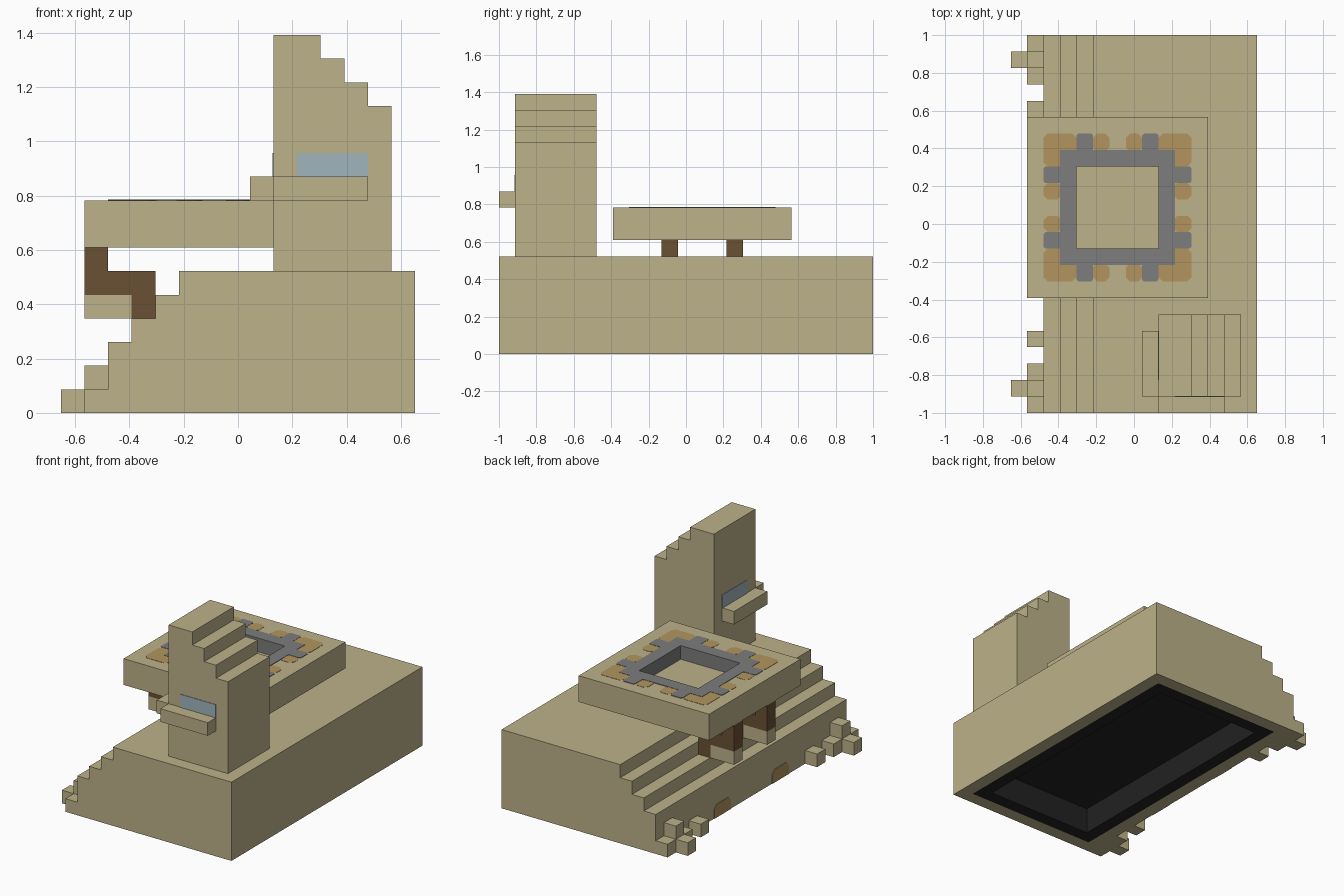
import bpy
import bmesh
from mathutils import Vector

cube = bpy.data.objects.get("Cube")
if cube:
    bpy.data.objects.remove(cube, do_unlink=True)

# Everything is laid out on a block grid: 15 wide, 23 deep
U = 2 / 23
ORIGIN = Vector((7.5, 11.5, 0))
THIN = 0.04


def material(name, color):
    m = bpy.data.materials.new(name)
    m.use_nodes = True
    rgba = (*color, 1)
    m.diffuse_color = rgba
    m.node_tree.nodes["Principled BSDF"].inputs["Base Color"].default_value = rgba
    return m


SAND = material("sandstone", (0.509, 0.445, 0.254))
WOOD = material("dark_wood", (0.144, 0.082, 0.033))
GREY = material("grey_stone", (0.205, 0.205, 0.21))
OCHRE = material("ochre", (0.445, 0.301, 0.114))
BLUE = material("window_blue", (0.352, 0.468, 0.515))
BLACK = material("black", (0.016, 0.016, 0.016))


def prism(name, outline, axis, start, end, mat):
    """Extrude a 2D outline along an axis, in grid units."""
    bm = bmesh.new()
    verts = []
    for a, b in outline:
        co = [a, b]
        co.insert(axis, start)
        verts.append(bm.verts.new((Vector(co) - ORIGIN) * U))
    face = bm.faces.new(verts)
    ext = bmesh.ops.extrude_face_region(bm, geom=[face])
    shift = Vector((0, 0, 0))
    shift[axis] = (end - start) * U
    bmesh.ops.translate(bm, vec=shift, verts=[g for g in ext["geom"] if isinstance(g, bmesh.types.BMVert)])
    bmesh.ops.recalc_face_normals(bm, faces=bm.faces[:])
    mesh = bpy.data.meshes.new(name)
    bm.to_mesh(mesh)
    bm.free()
    mesh.materials.append(mat)
    obj = bpy.data.objects.new(name, mesh)
    bpy.context.collection.objects.link(obj)
    return obj


def rect(x0, x1, y0, y1, cut=0):
    """Rectangle outline, with optional cut corners."""
    if not cut:
        return [(x0, y0), (x1, y0), (x1, y1), (x0, y1)]
    c = cut
    return [(x0 + c, y0), (x1 - c, y0), (x1, y0 + c), (x1, y1 - c),
            (x1 - c, y1), (x0 + c, y1), (x0, y1 - c), (x0, y0 + c)]


def box(name, x0, x1, y0, y1, z0, z1, mat=SAND):
    return prism(name, rect(x0, x1, y0, y1), 2, z0, z1, mat)


def sink(obj, up, insets, depth, mat):
    """Recess the face pointing up or down; colour all but the first inset rim."""
    obj.data.materials.append(mat)
    bm = bmesh.new()
    bm.from_mesh(obj.data)
    pick = max if up else min
    face = pick(bm.faces, key=lambda f: f.calc_center_median().z)
    for i, inset in enumerate(insets):
        rim = bmesh.ops.inset_individual(bm, faces=[face], thickness=inset * U, use_even_offset=True)
        for f in rim["faces"]:
            f.material_index = min(i, 1)
    face = bmesh.ops.extrude_discrete_faces(bm, faces=[face])["faces"][0]
    bmesh.ops.translate(bm, vec=(0, 0, -depth * U if up else depth * U), verts=face.verts[:])
    for edge in face.edges:
        for f in edge.link_faces:
            if f is not face:
                f.material_index = 1
    face.material_index = 0 if up else 1
    bm.to_mesh(obj.data)
    bm.free()


# Stepped base with a hollow black underside
steps = [(15, 0), (15, 6), (5, 6)]
for i in range(3):
    steps += [(5 - i, 5 - i), (4 - i, 5 - i)]
steps += [(2, 3), (2, 0)]
base = prism("stepped_base", steps, 1, 0, 23, SAND)
sink(base, False, (1, 1), 2, BLACK)

# Corner rubble blocks and arched doors, mirrored along the stair side
for side in ("front", "back"):
    def my(a, b):
        return (a, b) if side == "front" else (23 - b, 23 - a)
    box(side + "_corner_block", 1, 2, *my(0, 3), 0, 1)
    box(side + "_top_block", 1, 2, *my(1, 2), 1, 2)
    box(side + "_outer_block", 0, 1, *my(1, 2), 0, 1)
    box(side + "_loose_block", 1, 2, *my(4, 5), 0, 1)
    y0, y1 = my(7, 9)
    arch = [(y0, 0), (y1, 0), (y1, 0.7), (y1 - 0.3, 1), (y0 + 0.3, 1), (y0, 0.7)]
    prism(side + "_arched_door", arch, 0, 2 - THIN, 2, OCHRE)

# Raised platform with a square basin
platform = box("platform", 1, 12, 7, 18, 7, 9)
sink(platform, True, (3,), 1, GREY)

# Painted border on the platform, repeated on four sides and mirrored
CX, CY = 6.5, 12.5


def border_plate(name, turn, a0, a1, b0, b1, cut, height, mat):
    pts = []
    for a, b in rect(a0, a1, b0, b1, cut):
        for _ in range(turn):
            a, b = -b, a
        pts.append((CX + a, CY + b))
    prism(name, pts, 2, 9, 9 + height, mat)


for turn in range(4):
    border_plate("corner_paint", turn, 2.5, 4.5, 2.5, 4.5, 0.25, THIN / 2, OCHRE)
    border_plate("border_strip", turn, -2.5, 3.5, 2.5, 3.5, 0, THIN, GREY)
    for s in (-1, 1):
        a0, a1 = sorted((s * 1.5, s * 2.5))
        border_plate("border_tab", turn, a0, a1, 3.4, 4.5, 0.1, THIN, GREY)
        a0, a1 = sorted((s * 0.5, s * 1.5))
        border_plate("ochre_tab", turn, a0, a1, 3.4, 4.5, 0.25, THIN / 2, OCHRE)

# Wooden brackets under the platform
bracket = [(3, 4), (4, 4), (4, 6), (2, 6), (2, 7), (1, 7), (1, 5), (3, 5)]
for y in (10, 14):
    prism("wood_bracket", bracket, 1, y, y + 1, WOOD)
    box("bracket_foot", 1, 3, y, y + 1, 4, 5)

# Tower with a stepped top
tower = [(9, 6), (14, 6), (14, 13), (13, 13), (13, 14),
         (12, 14), (12, 15), (11, 15), (11, 16), (9, 16)]
prism("tower", tower, 1, 1, 6, SAND)

# Balconies and windows on two tower sides
box("front_balcony", 9, 13, 0, 1, 9, 10)
box("side_balcony", 8, 9, 1, 5, 9, 10)
box("front_window", 10, 13, 1 - THIN, 1, 10, 11, BLUE)
box("side_window", 9 - THIN, 9, 2, 5, 10, 11, BLUE)
